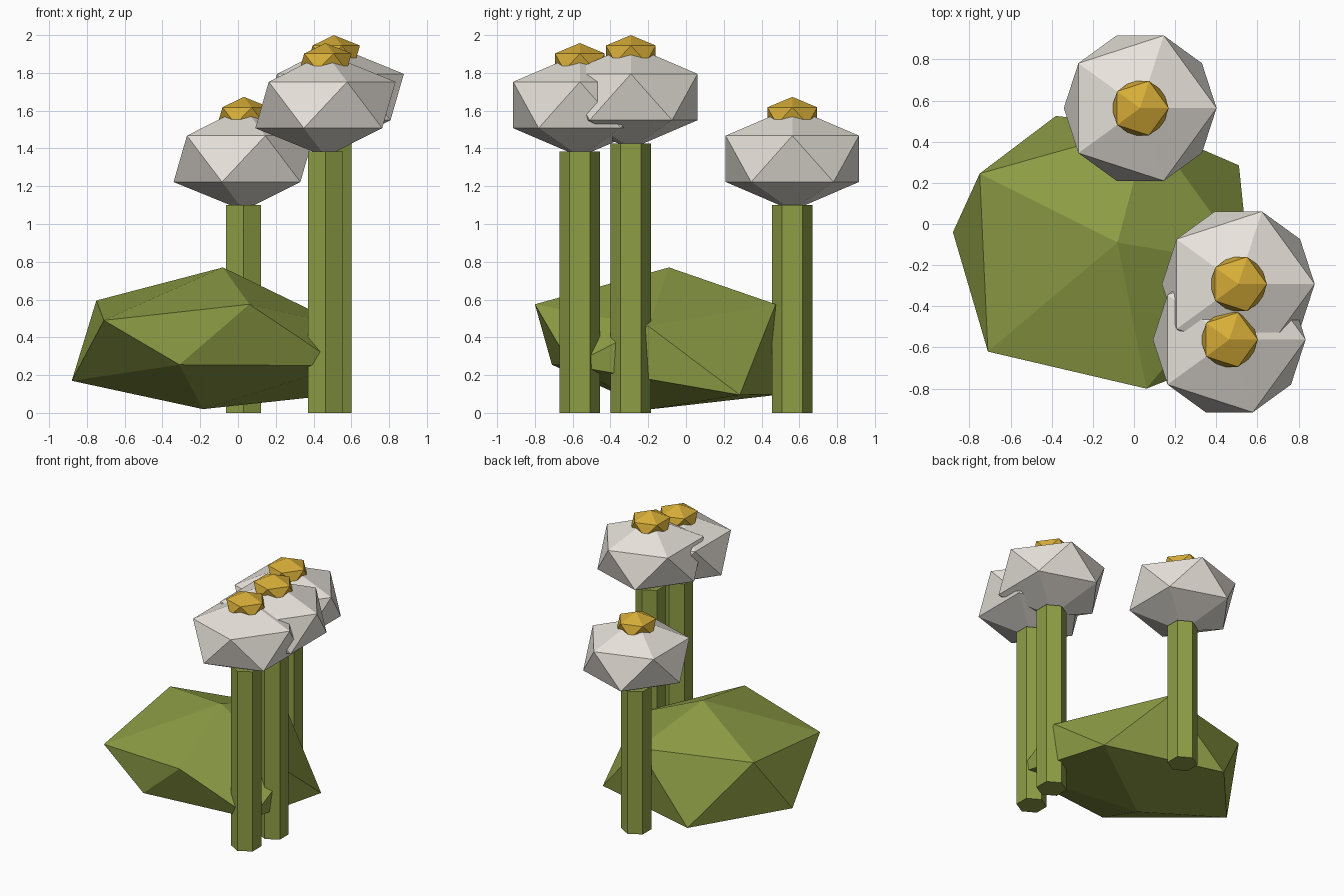
import bpy, bmesh

if "Cube" in bpy.data.objects:
    bpy.data.objects.remove(bpy.data.objects["Cube"])


def material(name, color):
    m = bpy.data.materials.new(name)
    m.diffuse_color = (*color, 1)
    m.use_nodes = True
    m.node_tree.nodes["Principled BSDF"].inputs["Base Color"].default_value = m.diffuse_color
    return m


green = material("leaf_green", (0.27, 0.34, 0.06))
white = material("petal_white", (0.80, 0.76, 0.70))
yellow = material("centre_yellow", (0.68, 0.42, 0.04))


def finish(name, mat):
    ob = bpy.context.object
    ob.name = name
    ob.data.materials.append(mat)
    return ob


def blob(name, loc, r, rz, mat):
    bpy.ops.mesh.primitive_ico_sphere_add(subdivisions=1, radius=1, location=loc)
    finish(name, mat).scale = (r, r, rz)


# flowers: hexagonal stem, flattened head, small centre
flowers = [(0.03, 0.563, 1.10), (0.507, -0.292, 1.427), (0.463, -0.562, 1.385)]
for i, (x, y, h) in enumerate(flowers, 1):
    bpy.ops.mesh.primitive_cylinder_add(vertices=6, radius=0.107, depth=h,
                                        location=(x, y, h / 2))
    finish(f"stem_{i}", green)
    blob(f"flower_head_{i}", (x, y, h + 0.245), 0.415, 0.274, white)
    blob(f"flower_centre_{i}", (x, y, h + 0.473), 0.155, 0.10, yellow)

# leafy clump: an irregular twenty-sided lump (top, upper ring, lower ring, bottom)
top, bottom = (-0.08, -0.09, 0.77), (-0.185, -0.18, 0.02)
upper = [(0.56, -0.20, 0.46), (0.07, 0.475, 0.575), (-0.75, 0.245, 0.595),
         (-0.71, -0.62, 0.49), (0.06, -0.80, 0.575)]
lower = [(0.51, 0.285, 0.095), (-0.38, 0.525, 0.10), (-0.88, -0.04, 0.17),
         (-0.31, -0.71, 0.255), (0.545, -0.61, 0.25)]
bm = bmesh.new()
t, b = bm.verts.new(top), bm.verts.new(bottom)
u = [bm.verts.new(p) for p in upper]
l = [bm.verts.new(p) for p in lower]
for i in range(5):
    j = (i + 1) % 5
    for f in ((t, u[i], u[j]), (u[i], l[i], u[j]), (l[i], l[j], u[j]), (b, l[j], l[i])):
        bm.faces.new(f)
bmesh.ops.recalc_face_normals(bm, faces=bm.faces)
mesh = bpy.data.meshes.new("leaf_clump")
bm.to_mesh(mesh)
bm.free()
clump = bpy.data.objects.new("leaf_clump", mesh)
mesh.materials.append(green)
bpy.context.collection.objects.link(clump)
